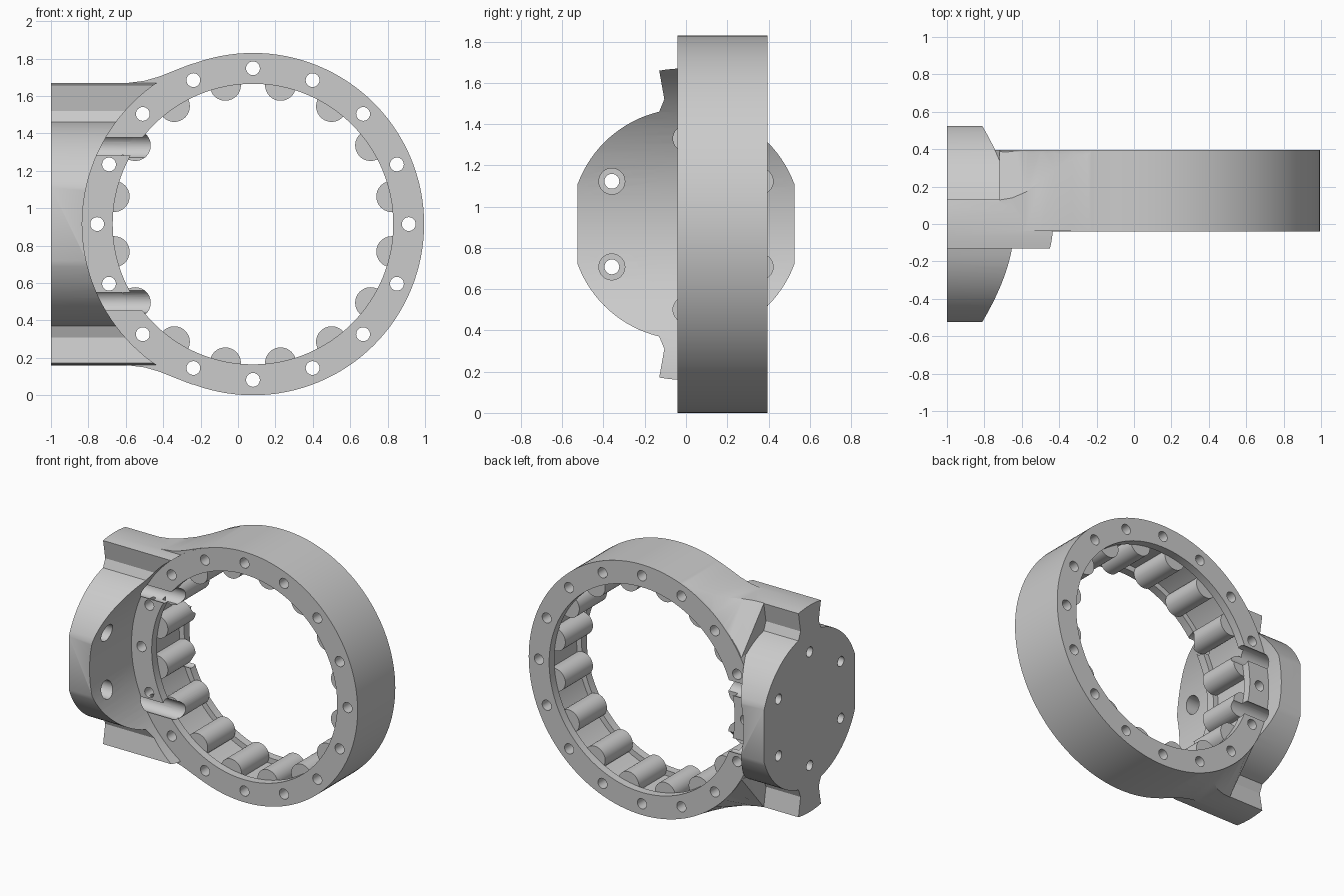
import bpy, bmesh, math
from mathutils import Matrix

cube = bpy.data.objects.get("Cube")
if cube:
    bpy.data.objects.remove(cube, do_unlink=True)

CX, CZ = 0.08, 0.915            # ring axis
R_OUT, R_LIP, R_GROOVE = 0.915, 0.75, 0.79
Y0, Y1 = -0.04, 0.395           # ring front and back

metal = bpy.data.materials.new("cast_grey")
metal.use_nodes = True
GREY = (0.6, 0.6, 0.6, 1)
metal.diffuse_color = GREY
metal.node_tree.nodes["Principled BSDF"].inputs["Base Color"].default_value = GREY


def make(name, bm):
    bm.normal_update()
    bmesh.ops.recalc_face_normals(bm, faces=bm.faces)
    if bm.calc_volume(signed=True) < 0:
        bmesh.ops.reverse_faces(bm, faces=bm.faces)
    mesh = bpy.data.meshes.new(name)
    bm.to_mesh(mesh)
    bm.free()
    ob = bpy.data.objects.new(name, mesh)
    bpy.context.collection.objects.link(ob)
    mesh.materials.append(metal)
    return ob


def cyl(bm, axis, a, b, u, v, r, n=32):
    """Cylinder along x (u, v = y, z) or along y (u, v = x, z)."""
    mid = (a + b) / 2
    if axis == 'X':
        m = Matrix.Translation((mid, u, v)) @ Matrix.Rotation(math.pi / 2, 4, 'Y')
    else:
        m = Matrix.Translation((u, mid, v)) @ Matrix.Rotation(math.pi / 2, 4, 'X')
    bmesh.ops.create_cone(bm, cap_ends=True, segments=n, radius1=r, radius2=r,
                          depth=b - a, matrix=m)


def cylinders(name, specs):
    bm = bmesh.new()
    for s in specs:
        cyl(bm, *s)
    return make(name, bm)


def loft(name, sections):
    """Closed solid through equal-sized rings of points."""
    bm = bmesh.new()
    rings = [[bm.verts.new(p) for p in s] for s in sections]
    n = len(rings[0])
    for r, s in zip(rings, rings[1:]):
        for i in range(n):
            bm.faces.new((r[i], r[(i + 1) % n], s[(i + 1) % n], s[i]))
    bm.faces.new(rings[0][::-1])
    bm.faces.new(rings[-1])
    return make(name, bm)


def volume(mesh):
    bm = bmesh.new()
    bm.from_mesh(mesh)
    v = bm.calc_volume(signed=True)
    bm.free()
    return v


def combine(ob, tool, op):
    """Apply a boolean, using the first solver that gives a sound solid."""
    va, vb = volume(ob.data), volume(tool.data)
    mod = ob.modifiers.new("cut", 'BOOLEAN')
    mod.operation, mod.object = op, tool
    for solver in ('MANIFOLD', 'EXACT', 'FLOAT'):
        mod.solver = solver
        bpy.context.view_layer.update()
        dg = bpy.context.evaluated_depsgraph_get()
        mesh = bpy.data.meshes.new_from_object(ob.evaluated_get(dg))
        v = volume(mesh)
        if (op == 'UNION' and max(va, vb) + 1e-6 < v < va + vb) or \
           (op == 'DIFFERENCE' and 0.15 * va < v < va - 1e-6):
            break
    ob.modifiers.clear()
    ob.data = mesh
    bpy.data.objects.remove(tool, do_unlink=True)


def around_ring(radius, offset):
    for i in range(16):
        a = math.radians(22.5 * i + offset)
        yield CX + radius * math.cos(a), CZ + radius * math.sin(a)


# Mounting flange: round body with flat sides and radial keys above and below
R_BODY, FLAT, R_KEY = 0.56, 0.525, 0.755
quarter = []
a0, a1 = math.asin(0.13 / R_BODY), math.asin(FLAT / R_BODY)
for i in range(17):
    a = a1 + (a0 - a1) * i / 16
    quarter.append((R_BODY * math.sin(a), R_BODY * math.cos(a)))
quarter.append((0.105, 0.605))
for i in range(4):
    a = math.radians(9.9 * (1 - i / 4))
    quarter.append((R_KEY * math.sin(a), R_KEY * math.cos(a)))
half = quarter + [(0, R_KEY)] + [(-y, z) for y, z in reversed(quarter)]
outline = half + [(-y, -z) for y, z in half]
housing = loft("ring_housing", [[(x, y, CZ + z) for y, z in outline] for x in (-1, -0.3)])

# Clear the flange in front of and behind the ring
combine(housing, cylinders("clearance", [
    ('Y', -1, Y0 + 0.005, CX, CZ, R_OUT - 0.002, 128),
    ('Y', Y1 - 0.005, 1, CX, CZ, R_OUT - 0.002, 128)]), 'DIFFERENCE')

# Ring blank
combine(housing, cylinders("blank", [('Y', Y0, Y1, CX, CZ, R_OUT, 128)]), 'UNION')

# Flared blends between the keys and the ring: x, height, back crease
stations = [(-0.72, 0.746, 0.128), (-0.65, 0.75, 0.14), (-0.58, 0.756, 0.17),
            (-0.5, 0.766, 0.23), (-0.42, 0.789, 0.29), (-0.33, 0.825, 0.35),
            (-0.25, 0.856, 0.37), (-0.18, 0.868, 0.38)]
for side in (1, -1):
    sections = []
    for x, h, y in stations:
        ring_h = math.sqrt(R_OUT ** 2 - (x - CX) ** 2) - 0.004
        pts = [(Y0 + 0.002, 0.45), (Y0 + 0.002, h), (y, h),
               (Y1 - 0.003, min(ring_h, h)), (Y1 - 0.003, 0.45)]
        sections.append([(x, py, CZ + side * pz) for py, pz in pts])
    combine(housing, loft("blend", sections), 'UNION')

# Stepped bore: two lips with a groove between them
G0, G1 = Y0 + 0.06, Y1 - 0.06
bore = [(Y0 - 0.1, R_LIP), (G0, R_LIP), (G0, R_GROOVE),
        (G1, R_GROOVE), (G1, R_LIP), (Y1 + 0.1, R_LIP)]
sections = []
for y, r in bore:
    sections.append([(CX + r * math.cos(math.tau * i / 128), y,
                      CZ + r * math.sin(math.tau * i / 128)) for i in range(128)])
combine(housing, loft("bore", sections), 'DIFFERENCE')

# Ring bolt holes
combine(housing, cylinders("holes", [('Y', Y0 - 0.05, Y1 + 0.05, x, z, 0.037, 24)
                                     for x, z in around_ring(0.833, 0)]), 'DIFFERENCE')

# Roller pins seated in the groove
pins = cylinders("roller_pins", [('Y', G0 - 0.002, G1 + 0.002, x, z, 0.083, 48)
                                 for x, z in around_ring(0.757, 11.25)])

# Flange bolt holes and their access channels, through ring and pins
bolts = [(0.415 * math.sin(math.radians(60 * i)),
          CZ + 0.415 * math.cos(math.radians(60 * i))) for i in range(6)]
for ob in (housing, pins):
    combine(ob, cylinders("channels", [('X', -0.92, -0.38, y, z, 0.063, 32)
                                       for y, z in bolts]), 'DIFFERENCE')
combine(housing, cylinders("bolt_holes", [('X', -1.1, -0.9, y, z, 0.036, 24)
                                          for y, z in bolts]), 'DIFFERENCE')

# Smooth the round surfaces, keep machined edges crisp
bpy.ops.object.select_all(action='DESELECT')
for ob in (housing, pins):
    ob.select_set(True)
    bpy.context.view_layer.objects.active = ob
bpy.ops.object.shade_smooth_by_angle(angle=math.radians(30))
